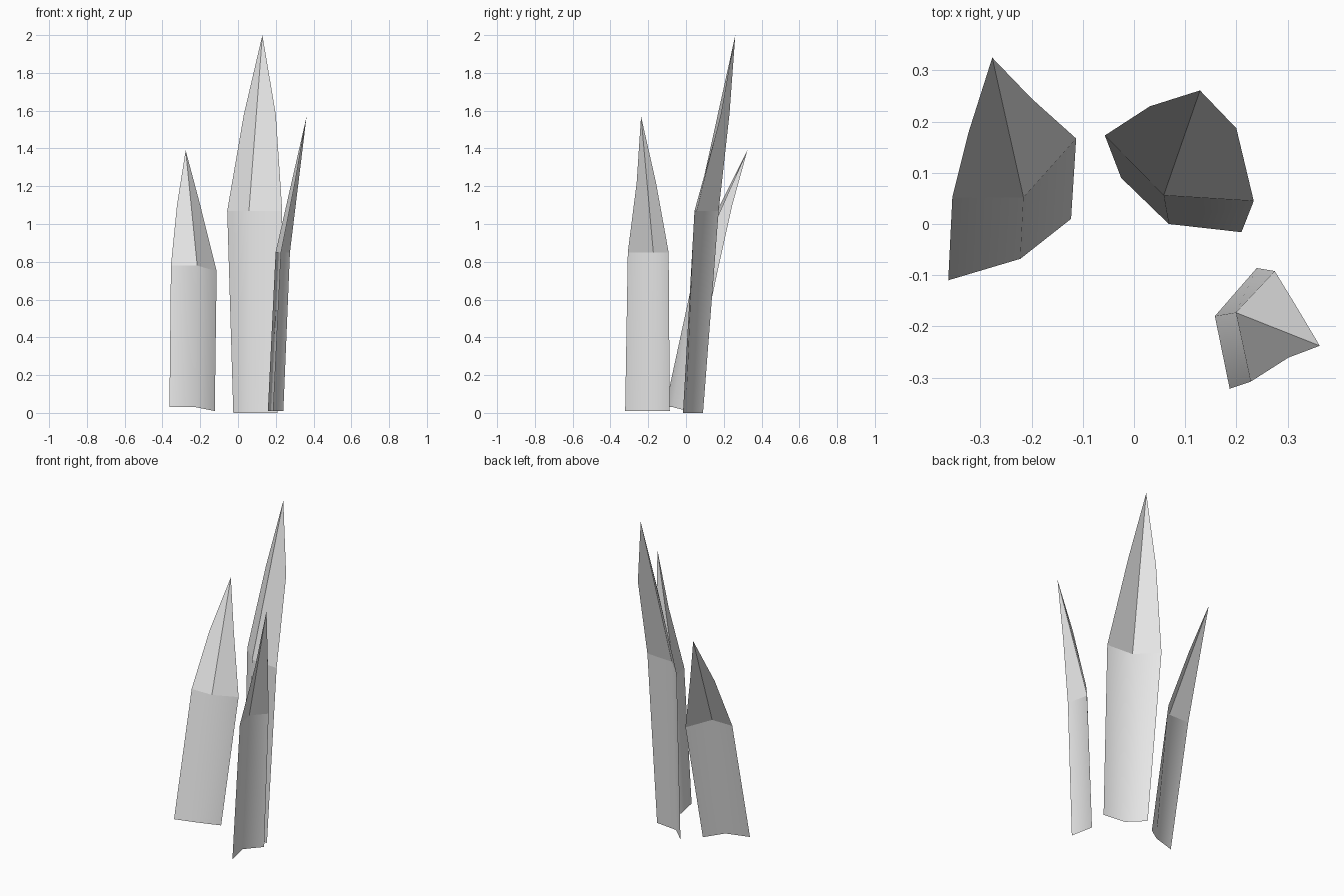
import bpy
import bmesh

default_cube = bpy.data.objects.get("Cube")
if default_cube:
    bpy.data.objects.remove(default_cube, do_unlink=True)

# One plain material for every blade
pale_grey = bpy.data.materials.new("pale_grey")
pale_grey.use_nodes = True
colour = (0.8, 0.8, 0.8, 1.0)
pale_grey.diffuse_color = colour
for node in pale_grey.node_tree.nodes:
    if node.type == 'BSDF_PRINCIPLED':
        node.inputs["Base Color"].default_value = colour


def make_blade(name, base, middle, shoulders, tip):
    """Folded sheet: rows run from one edge, over the crease, to the other."""
    bm = bmesh.new()
    low = [bm.verts.new(p) for p in base]
    mid = [bm.verts.new(p) for p in middle]
    top = [bm.verts.new(p) for p in shoulders]
    end = bm.verts.new(tip)

    # Softly folded stem
    for i in range(2):
        face = bm.faces.new((low[i], low[i + 1], mid[i + 1], mid[i]))
        face.smooth = True

    # Crisply creased point
    bm.faces.new((mid[0], mid[1], end, top[0]))
    bm.faces.new((mid[1], mid[2], top[1], end))

    mesh = bpy.data.meshes.new(name)
    bm.to_mesh(mesh)
    bm.free()
    mesh.materials.append(pale_grey)
    blade = bpy.data.objects.new(name, mesh)
    bpy.context.collection.objects.link(blade)
    return blade


# Tall blade in the middle
make_blade(
    "tall_blade",
    base=[(-0.025, 0.09, 0), (0.068, 0, 0), (0.21, -0.016, 0)],
    middle=[(-0.057, 0.173, 1.07), (0.058, 0.056, 1.07), (0.234, 0.045, 1.07)],
    shoulders=[(0.031, 0.23, 1.58), (0.2, 0.187, 1.58)],
    tip=(0.129, 0.261, 2),
)

# Short blade leaning backwards
make_blade(
    "short_blade",
    base=[(-0.363, -0.11, 0.03), (-0.222, -0.068, 0.03), (-0.123, 0.01, 0.01)],
    middle=[(-0.355, 0.052, 0.78), (-0.216, 0.052, 0.78), (-0.113, 0.167, 0.75)],
    shoulders=[(-0.323, 0.18, 1.1), (-0.2, 0.245, 1.1)],
    tip=(-0.277, 0.325, 1.39),
)

# Medium blade leaning sideways
make_blade(
    "medium_blade",
    base=[(0.24, -0.086, 0.01), (0.158, -0.18, 0.01), (0.187, -0.322, 0.01)],
    middle=[(0.275, -0.092, 0.85), (0.199, -0.173, 0.85), (0.228, -0.308, 0.85)],
    shoulders=[(0.316, -0.159, 1.22), (0.302, -0.261, 1.22)],
    tip=(0.363, -0.238, 1.57),
)
